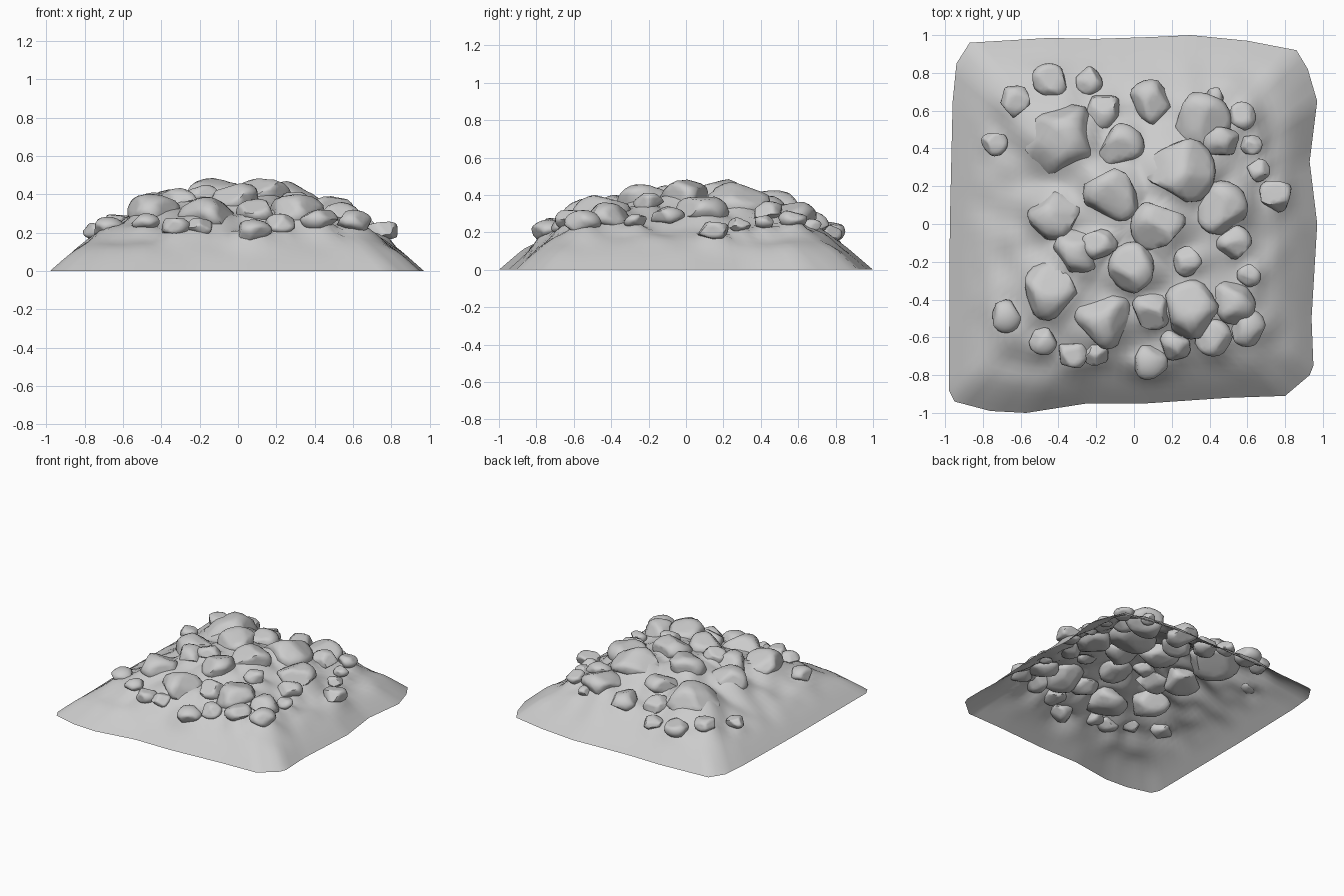
import bpy, bmesh, math, random
from mathutils import Vector, noise

if "Cube" in bpy.data.objects:
    bpy.data.objects.remove(bpy.data.objects["Cube"])

random.seed(7)

# rocks: x, y, radius
ROCKS = [(-.38, .45, .175), (-.45, .75, .085), (-.24, .76, .065), (-.63, .65, .075), (-.74, .43, .06),
         (-.17, .6, .09), (.09, .64, .105), (-.07, .41, .105), (.24, .28, .16), (.43, .67, .05),
         (.57, .57, .065), (.36, .55, .13), (.46, .44, .085), (.62, .42, .05), (.66, .28, .055),
         (.75, .15, .08), (-.11, .16, .135), (-.41, .05, .13), (.13, -.01, .125), (-.18, -.1, .08),
         (0, -.23, .115), (.29, -.2, .07), (.46, .08, .125), (.53, -.1, .08), (.61, -.27, .055),
         (-.3, -.15, .11), (-.45, -.35, .135), (-.15, -.5, .14), (.1, -.45, .095), (.3, -.45, .135),
         (.52, -.42, .105), (.6, -.55, .085), (.42, -.6, .085), (.22, -.64, .075), (.08, -.73, .085),
         (-.2, -.68, .065), (-.33, -.69, .07), (-.48, -.62, .065), (-.68, -.49, .075)]
# footprint of the mound, counter-clockwise
OUTLINE = [(.97, 0), (.93, .33), (.97, .65), (.92, .82), (.86, .92), (.6, .97), (.3, 1), (.1, .99),
           (-.2, .98), (-.45, .985), (-.87, .96), (-.94, .85), (-.96, .65), (-.975, 0), (-.98, -.88),
           (-.95, -.94), (-.76, -.99), (-.57, -1), (-.25, -.95), (.06, -.95), (.5, -.92), (.8, -.91),
           (.93, -.8), (.95, -.75), (.94, -.5)]
# height of the mound from centre to rim
PROFILE = [(0, .39), (.2, .37), (.45, .295), (.65, .23), (.78, .18), (.85, .13), (.93, .06), (1, 0)]


def profile(t):
    for (a, za), (b, zb) in zip(PROFILE, PROFILE[1:]):
        if t <= b:
            return za + (zb - za) * (t - a) / (b - a)
    return 0


def rock_top(x, y, r):
    return profile(max(abs(x), abs(y)) / .96) + .03 + .6 * r


def ground(x, y, t):
    z = profile(t)
    fade = min(1, max(0, (.92 - t) / .15))
    # earth is drawn up around each rock, sunken in between
    lift = max(math.exp(-((x - rx) ** 2 + (y - ry) ** 2) / (1.15 * r) ** 2)
               * (rock_top(rx, ry, r) - .025 - z) for rx, ry, r in ROCKS)
    dip = .03 * noise.noise(Vector((x * 6, y * 6, 1))) - .02
    return z + fade * (.9 * max(lift, 0) + dip)


def finish(bm, name):
    me = bpy.data.meshes.new(name)
    bm.to_mesh(me)
    bm.free()
    ob = bpy.data.objects.new(name, me)
    bpy.context.collection.objects.link(ob)
    bpy.ops.object.select_all(action='DESELECT')
    ob.select_set(True)
    bpy.context.view_layer.objects.active = ob
    bpy.ops.object.shade_smooth_by_angle(angle=math.radians(50))


# earth mound: open sheet of concentric rings, facing up
edge = []
for a, b in zip(OUTLINE, OUTLINE[1:] + OUTLINE[:1]):
    a, b = Vector(a), Vector(b)
    n = max(1, round((b - a).length / .06))
    edge += [a.lerp(b, i / n) for i in range(n)]
bm = bmesh.new()
RINGS = 30
centre = bm.verts.new((0, 0, ground(0, 0, 0)))
rings = []
for k in range(1, RINGS + 1):
    t = k / RINGS
    rings.append([bm.verts.new((p.x * t, p.y * t, ground(p.x * t, p.y * t, t))) for p in edge])
for i in range(len(edge)):
    j = (i + 1) % len(edge)
    bm.faces.new((centre, rings[0][i], rings[0][j]))
    for a, b in zip(rings, rings[1:]):
        bm.faces.new((a[i], b[i], b[j], a[j]))
finish(bm, "earth_mound")

# loose rocks: spheres chipped flat by random planes
bm = bmesh.new()
for x, y, r in ROCKS:
    new = bmesh.ops.create_icosphere(bm, subdivisions=3, radius=1)["verts"]
    for _ in range(11):
        n = Vector([random.gauss(0, 1) for _ in range(3)]).normalized()
        cut = random.uniform(.66, .85)
        for v in new:
            over = v.co.dot(n) - cut
            if over > 0:
                v.co -= n * over
    hi = max(v.co.z for v in new)
    top = rock_top(x, y, r)
    for v in new:
        v.co = Vector((x + v.co.x * r * 1.2, y + v.co.y * r * 1.2, top + (v.co.z - hi) * r * .8))
finish(bm, "rocks")
